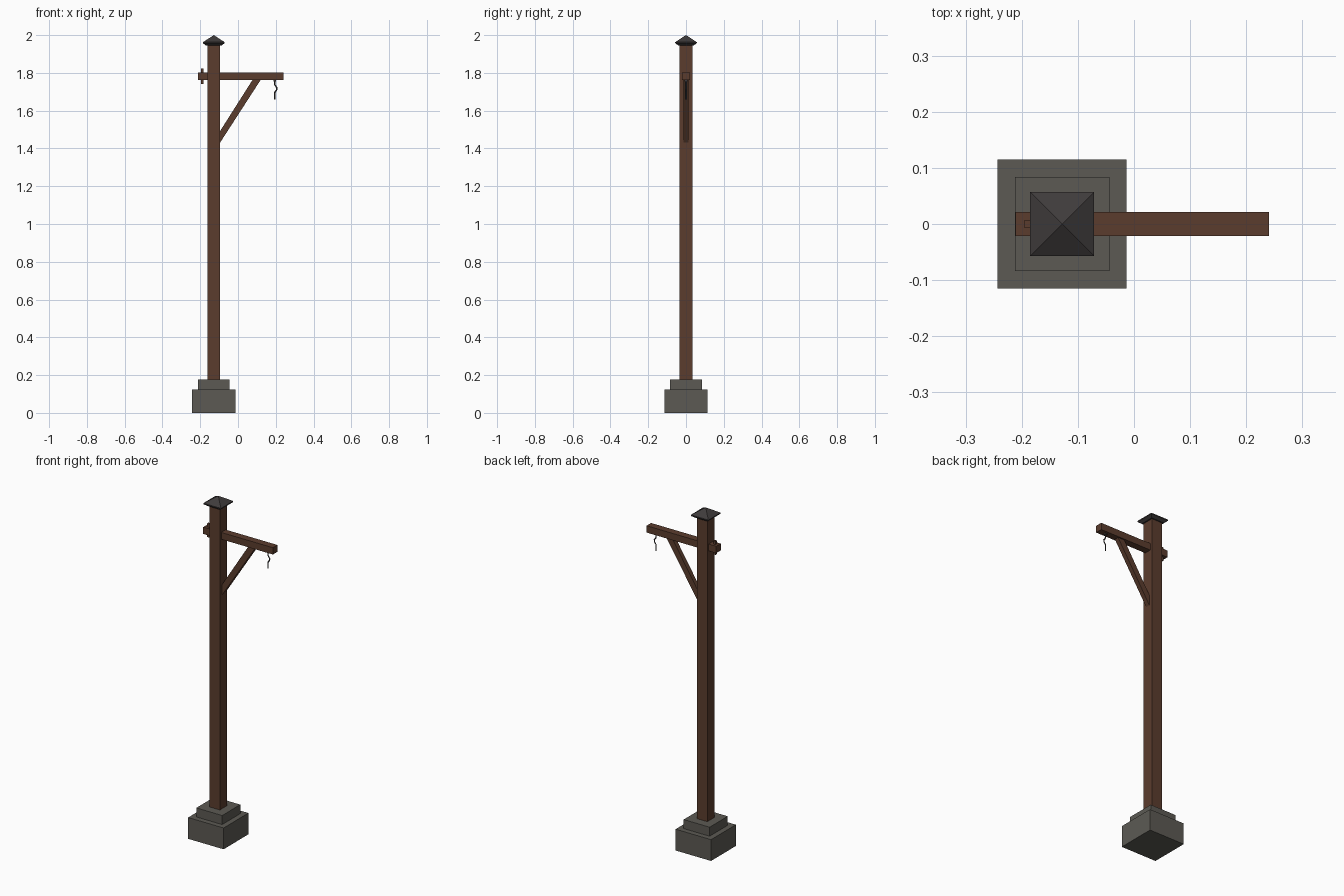
import bpy, bmesh

cube = bpy.data.objects.get("Cube")
if cube:
    bpy.data.objects.remove(cube, do_unlink=True)


def material(name, rgb):
    m = bpy.data.materials.new(name)
    m.use_nodes = True
    m.diffuse_color = (*rgb, 1)
    bsdf = next(n for n in m.node_tree.nodes if n.type == 'BSDF_PRINCIPLED')
    bsdf.inputs["Base Color"].default_value = (*rgb, 1)
    return m


wood = material("brown wood", (0.105, 0.046, 0.027))
stone = material("grey stone", (0.107, 0.102, 0.088))
iron = material("dark iron", (0.05, 0.044, 0.044))
POST_X = -0.128


def finish(name, bm, mat):
    bmesh.ops.recalc_face_normals(bm, faces=bm.faces)
    mesh = bpy.data.meshes.new(name)
    bm.to_mesh(mesh)
    bm.free()
    mesh.materials.append(mat)
    obj = bpy.data.objects.new(name, mesh)
    bpy.context.collection.objects.link(obj)
    return obj


def prism(name, profile, half_depth, mat):
    """Extrude an x-z outline along y."""
    bm = bmesh.new()
    face = bm.faces.new([bm.verts.new((x, -half_depth, z)) for x, z in profile])
    side = bmesh.ops.extrude_face_region(bm, geom=[face])["geom"]
    moved = [v for v in side if isinstance(v, bmesh.types.BMVert)]
    bmesh.ops.translate(bm, vec=(0, 2 * half_depth, 0), verts=moved)
    return finish(name, bm, mat)


def box(name, x0, x1, half_depth, z0, z1, mat):
    return prism(name, [(x0, z0), (x1, z0), (x1, z1), (x0, z1)], half_depth, mat)


def square_block(name, half, z0, z1, mat):
    return box(name, POST_X - half, POST_X + half, half, z0, z1, mat)


# Stepped stone footing and post
square_block("footing", 0.115, 0, 0.125, stone)
square_block("footing_step", 0.084, 0.125, 0.178, stone)
square_block("post", 0.034, 0.178, 1.95, wood)

# Pyramid cap with a tapered underside
bm = bmesh.new()
rings = []
for half, z in ((0.041, 1.945), (0.057, 1.957), (0.057, 1.963)):
    rings.append([bm.verts.new((POST_X + sx * half, sy * half, z))
                  for sx, sy in ((-1, -1), (1, -1), (1, 1), (-1, 1))])
apex = bm.verts.new((POST_X, 0, 2))
bm.faces.new(rings[0])
for i in range(4):
    j = (i + 1) % 4
    for low, high in zip(rings, rings[1:]):
        bm.faces.new((low[i], low[j], high[j], high[i]))
    bm.faces.new((rings[-1][i], rings[-1][j], apex))
finish("post_cap", bm, iron)

# Cross arm through the post, held by a peg
box("cross_arm", -0.211, 0.241, 0.021, 1.762, 1.802, wood)
box("arm_peg", -0.196, -0.182, 0.006, 1.742, 1.822, wood)

# Diagonal brace
prism("brace", [(-0.1, 1.423), (0.122, 1.766), (0.079, 1.766), (-0.1, 1.484)],
      0.013, wood)

# Hanging hook under the arm
curve = bpy.data.curves.new("hook", 'CURVE')
curve.dimensions = '3D'
curve.bevel_depth = 0.004
curve.bevel_resolution = 0
curve.use_fill_caps = True
path = [(0.195, 1.765), (0.195, 1.737), (0.206, 1.72), (0.204, 1.709),
        (0.195, 1.697), (0.195, 1.66)]
spline = curve.splines.new('POLY')
spline.points.add(len(path) - 1)
for point, (x, z) in zip(spline.points, path):
    point.co = (x, 0, z, 1)
curve.materials.append(iron)
hook = bpy.data.objects.new("hook", curve)
bpy.context.collection.objects.link(hook)
box("hook_plate", 0.188, 0.202, 0.007, 1.755, 1.762, iron)
